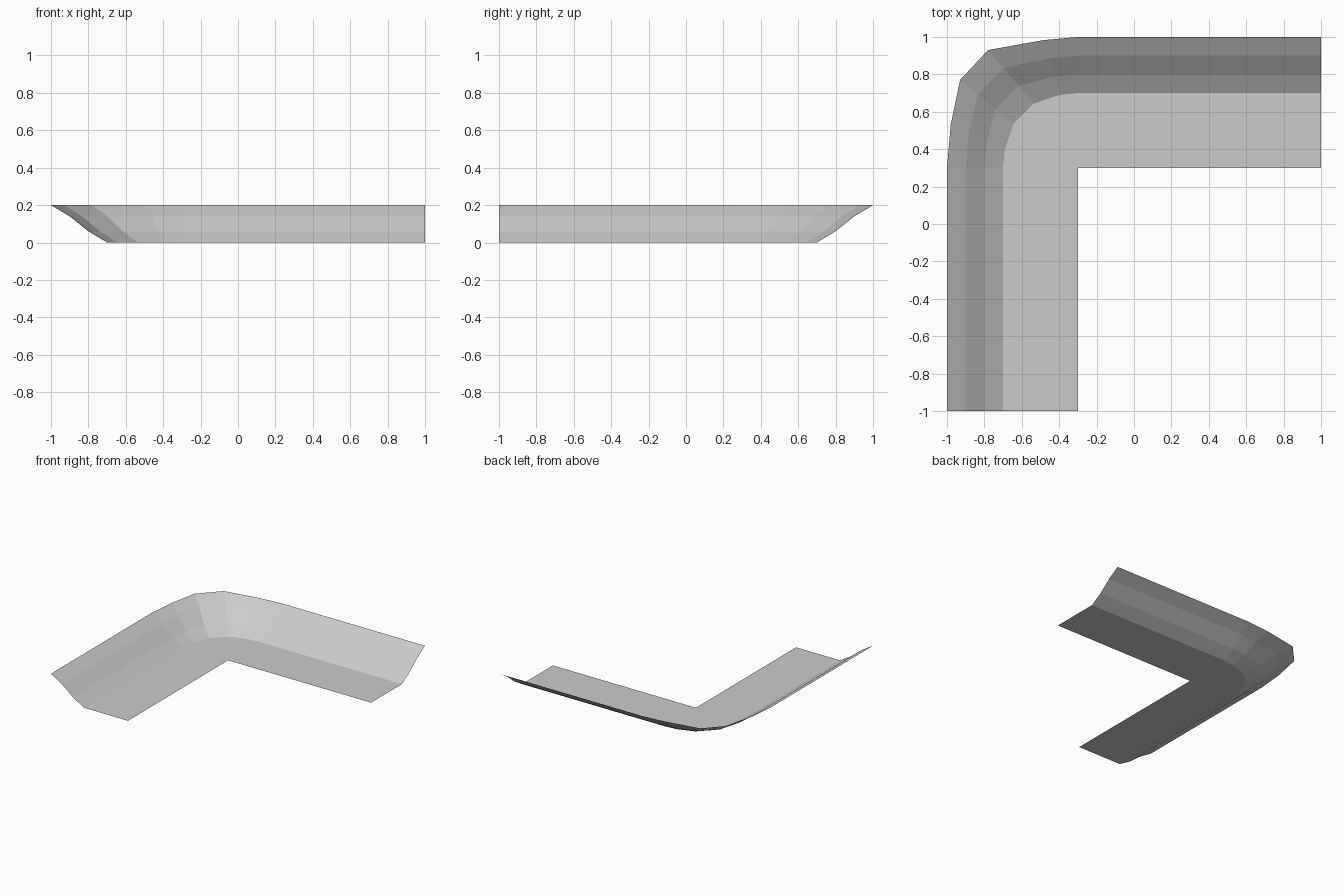
import bpy
import bmesh
from mathutils import Vector

cube = bpy.data.objects.get("Cube")
if cube:
    bpy.data.objects.remove(cube, do_unlink=True)

# Stations along the bend: top of bank, foot of bank, inner edge of floor
CORNER = (-0.3, 0.3)
stations = [
    ((-1, -1), (-0.7, -1), (-0.3, -1)),
    ((-1, 0.3), (-0.7, 0.3), CORNER),
    ((-0.98, 0.53), (-0.69, 0.4), CORNER),
    ((-0.93, 0.77), (-0.644, 0.535), CORNER),
    ((-0.78, 0.93), (-0.535, 0.644), CORNER),
    ((-0.485, 0.983), (-0.4, 0.69), CORNER),
    ((-0.3, 1), (-0.3, 0.7), CORNER),
    ((1, 1), (1, 0.7), (1, 0.3)),
]
# Heights of the bank, evenly spaced from top to foot
bank_heights = (0.2, 0.14, 0.06, 0)


def cross_section(bm, top, foot, inner):
    top, foot = Vector(top), Vector(foot)
    steps = len(bank_heights) - 1
    row = [bm.verts.new((*top.lerp(foot, i / steps), z))
           for i, z in enumerate(bank_heights)]
    return row + [bm.verts.new((*inner, 0))]


# Skin the sections into one open sheet, merging the floor fan at the corner
bm = bmesh.new()
rows = [cross_section(bm, *s) for s in stations]
for a, b in zip(rows, rows[1:]):
    for i in range(len(a) - 1):
        bm.faces.new((a[i], a[i + 1], b[i + 1], b[i]))
bmesh.ops.remove_doubles(bm, verts=bm.verts, dist=0.0001)
bm.normal_update()
for face in bm.faces:
    if face.normal.z < 0:
        face.normal_flip()

mesh = bpy.data.meshes.new("corner_bank")
bm.to_mesh(mesh)
bm.free()
bank = bpy.data.objects.new("corner_bank", mesh)
bpy.context.collection.objects.link(bank)

# Plain grey
grey = bpy.data.materials.new("light_grey")
grey.use_nodes = True
grey.diffuse_color = (0.6, 0.6, 0.6, 1)
grey.node_tree.nodes["Principled BSDF"].inputs["Base Color"].default_value = (0.6, 0.6, 0.6, 1)
mesh.materials.append(grey)
